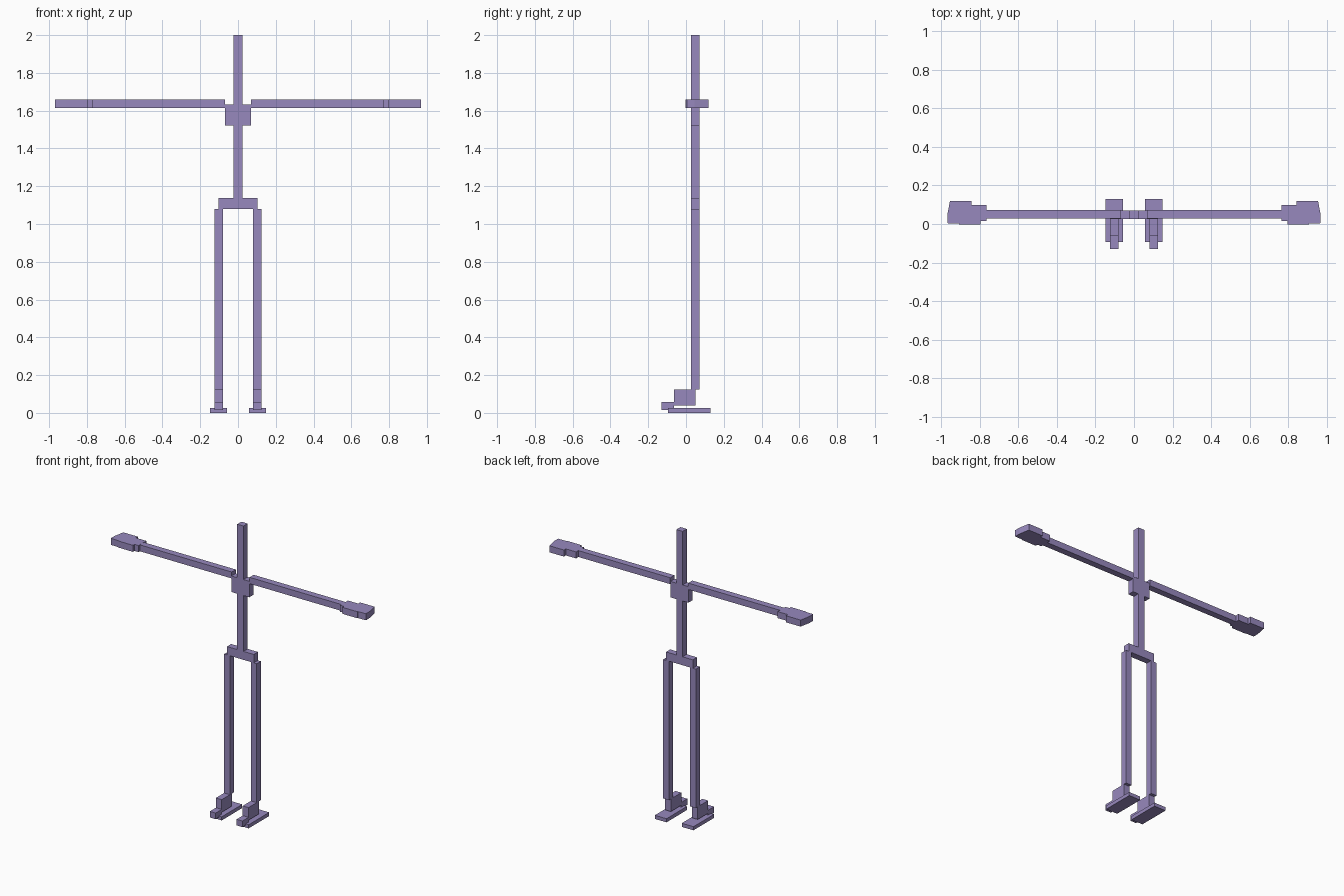
import bpy
import bmesh

if "Cube" in bpy.data.objects:
    bpy.data.objects.remove(bpy.data.objects["Cube"])

purple = bpy.data.materials.new("soft_purple")
purple.diffuse_color = (0.31, 0.25, 0.51, 1)
purple.use_nodes = True
purple.node_tree.nodes["Principled BSDF"].inputs["Base Color"].default_value = purple.diffuse_color

Y0, Y1 = 0.026, 0.071  # shared depth of the thin frame


def finish(name, bm):
    bmesh.ops.recalc_face_normals(bm, faces=bm.faces)
    mesh = bpy.data.meshes.new(name)
    bm.to_mesh(mesh)
    bm.free()
    mesh.materials.append(purple)
    obj = bpy.data.objects.new(name, mesh)
    bpy.context.collection.objects.link(obj)


def prism(name, outline, z0, z1):
    """Extrude an xy outline upward from z0 to z1."""
    bm = bmesh.new()
    face = bm.faces.new([bm.verts.new((x, y, z0)) for x, y in outline])
    top = bmesh.ops.extrude_face_region(bm, geom=[face])["geom"]
    verts = [g for g in top if isinstance(g, bmesh.types.BMVert)]
    bmesh.ops.translate(bm, verts=verts, vec=(0, 0, z1 - z0))
    finish(name, bm)


def box(name, x0, x1, y0, y1, z0, z1):
    prism(name, [(x0, y0), (x1, y0), (x1, y1), (x0, y1)], z0, z1)


# Central frame
box("spine", -0.024, 0.024, Y0, Y1, 1.138, 2.0)
box("chest_block", -0.068, 0.068, Y0, Y1, 1.522, 1.632)
box("pelvis", -0.102, 0.102, Y0, Y1, 1.08, 1.138)

# Flat hand with a stepped wrist and a blunt tip
HAND = [(0.767, 0.015), (0.797, 0.015), (0.797, -0.002), (0.91, -0.002),
        (0.91, 0.002), (0.97, 0.004), (0.97, 0.045), (0.956, 0.12),
        (0.845, 0.12), (0.845, 0.099), (0.767, 0.099)]

for side, s in (("left", -1), ("right", 1)):
    # Arm and hand
    box(side + "_arm", s * 0.068, s * 0.78, Y0 + 0.003, Y1 + 0.003, 1.614, 1.658)
    prism(side + "_hand", [(s * x, y) for x, y in HAND], 1.6135, 1.6585)
    # Leg and stepped foot
    inner, outer = s * 0.08, s * 0.124
    box(side + "_leg", inner, outer, Y0, Y1, 0.125, 1.08)
    box(side + "_ankle", inner, outer, -0.063, 0.05, 0.038, 0.125)
    box(side + "_toe", inner, outer, -0.129, -0.063, 0.016, 0.058)
    box(side + "_sole", s * 0.058, s * 0.147, -0.094, 0.129, 0.0, 0.025)
